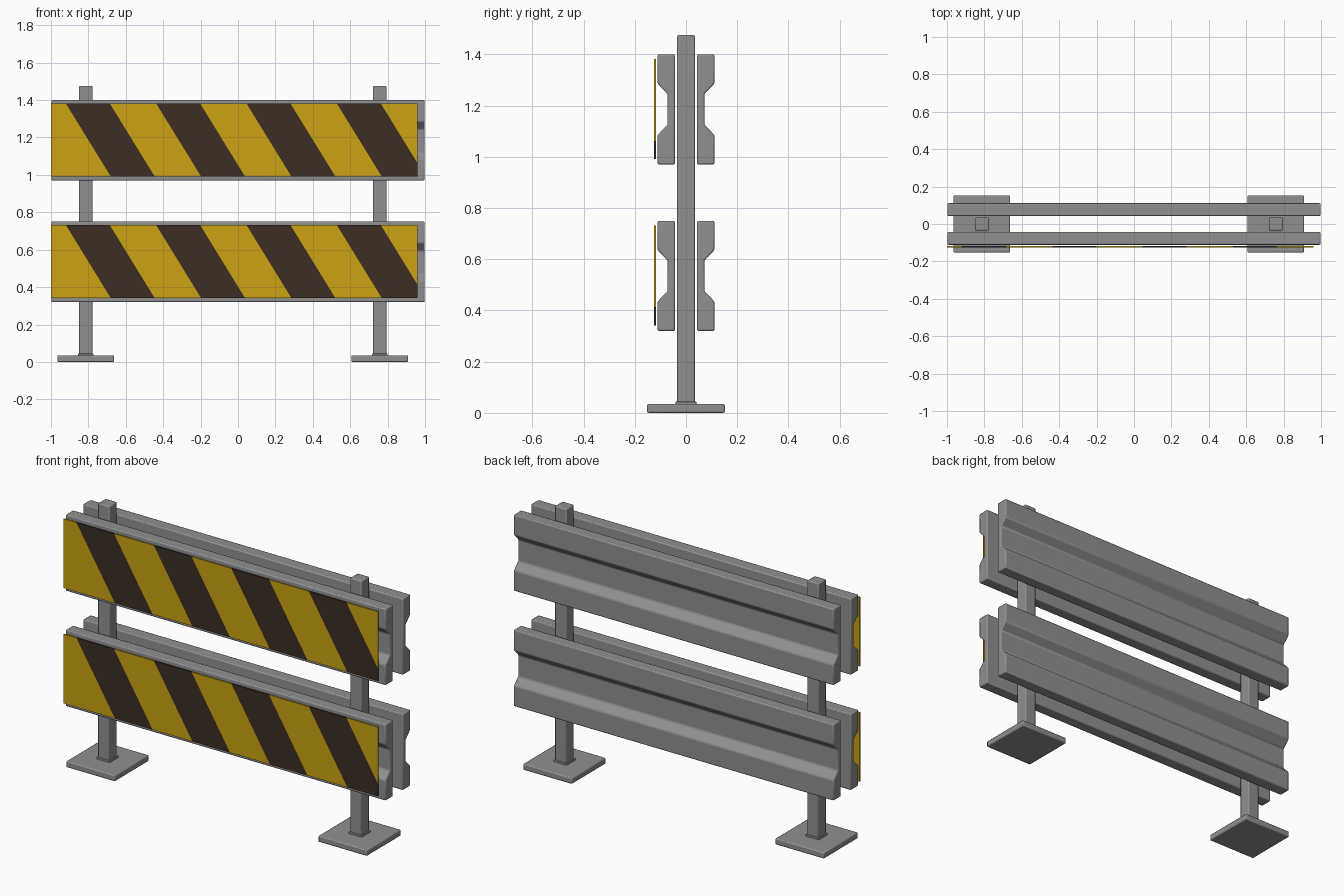
import bpy, bmesh
from mathutils import Vector

if "Cube" in bpy.data.objects:
    bpy.data.objects.remove(bpy.data.objects["Cube"])


def material(name, rgb):
    m = bpy.data.materials.new(name)
    m.diffuse_color = (*rgb, 1)
    m.use_nodes = True
    m.node_tree.nodes["Principled BSDF"].inputs["Base Color"].default_value = m.diffuse_color
    return m


GREY = material("galvanised_grey", (0.28, 0.28, 0.28))
YELLOW = material("warning_yellow", (0.60, 0.365, 0.006))
BROWN = material("dark_brown", (0.045, 0.027, 0.018))


def finish(name, bm, mats, bevel=0):
    bmesh.ops.recalc_face_normals(bm, faces=bm.faces)
    me = bpy.data.meshes.new(name)
    bm.to_mesh(me)
    bm.free()
    ob = bpy.data.objects.new(name, me)
    bpy.context.collection.objects.link(ob)
    for m in mats:
        me.materials.append(m)
    if bevel:
        mod = ob.modifiers.new("bevel", 'BEVEL')
        mod.width = bevel
        mod.segments = 2
        mod.limit_method = 'ANGLE'
        mod.angle_limit = 0.5
    return ob


def box(lo, hi):
    bm = bmesh.new()
    bmesh.ops.create_cube(bm, size=1)
    lo, hi = Vector(lo), Vector(hi)
    for v in bm.verts:
        v.co = Vector((lo[i] + (v.co[i] + 0.5) * (hi[i] - lo[i]) for i in range(3)))
    return bm


# Posts with square foot plates
for side, x in (("left", -0.814), ("right", 0.758)):
    finish(side + "_post", box((x - 0.036, -0.035, 0.02), (x + 0.036, 0.035, 1.475)), [GREY], 0.006)
    finish(side + "_foot", box((x - 0.152, -0.152, 0), (x + 0.152, 0.152, 0.035)), [GREY], 0.006)
    finish(side + "_weld", box((x - 0.042, -0.041, 0.03), (x + 0.042, 0.041, 0.044)), [GREY], 0.004)


# Rail with a recessed channel along its outer face
def rail(name, z0, sign):
    outline = [(0.043, 0), (0.111, 0), (0.111, 0.115), (0.072, 0.155),
               (0.072, 0.275), (0.111, 0.315), (0.111, 0.43), (0.043, 0.43)]
    bm = bmesh.new()
    face = bm.faces.new([bm.verts.new((-0.998, sign * y, z0 + z)) for y, z in outline])
    res = bmesh.ops.extrude_face_region(bm, geom=[face])
    for v in res["geom"]:
        if isinstance(v, bmesh.types.BMVert):
            v.co.x = 0.998
    finish(name, bm, [GREY], 0.006)


# Warning panel cut along slanted stripe edges
def panel(name, z0):
    height, lean, first, pitch, width = 0.39, 0.24, -0.68, 0.483, 0.235
    bm = box((-1, -0.125, z0), (0.96, -0.118, z0 + height))
    for i in range(4):
        for x in (first + i * pitch, first + i * pitch + width):
            bmesh.ops.bisect_plane(bm, geom=bm.verts[:] + bm.edges[:] + bm.faces[:],
                                   plane_co=(x, 0, z0), plane_no=(height, 0, lean))
    for f in bm.faces:
        c = f.calc_center_median()
        u = c.x + (c.z - z0) * lean / height - first
        f.material_index = int(u > 0 and u % pitch < width)
    finish(name, bm, [YELLOW, BROWN])


for level, z in (("lower", 0.32), ("upper", 0.97)):
    rail(level + "_front_rail", z, -1)
    rail(level + "_back_rail", z, 1)
    panel(level + "_striped_panel", z + 0.021)

# Smooth the bevels, keep flat faces crisp
for ob in bpy.context.collection.objects:
    ob.select_set(ob.name.endswith(("post", "foot", "rail")))
bpy.context.view_layer.objects.active = bpy.data.objects["left_post"]
bpy.ops.object.shade_smooth_by_angle(angle=0.5)
